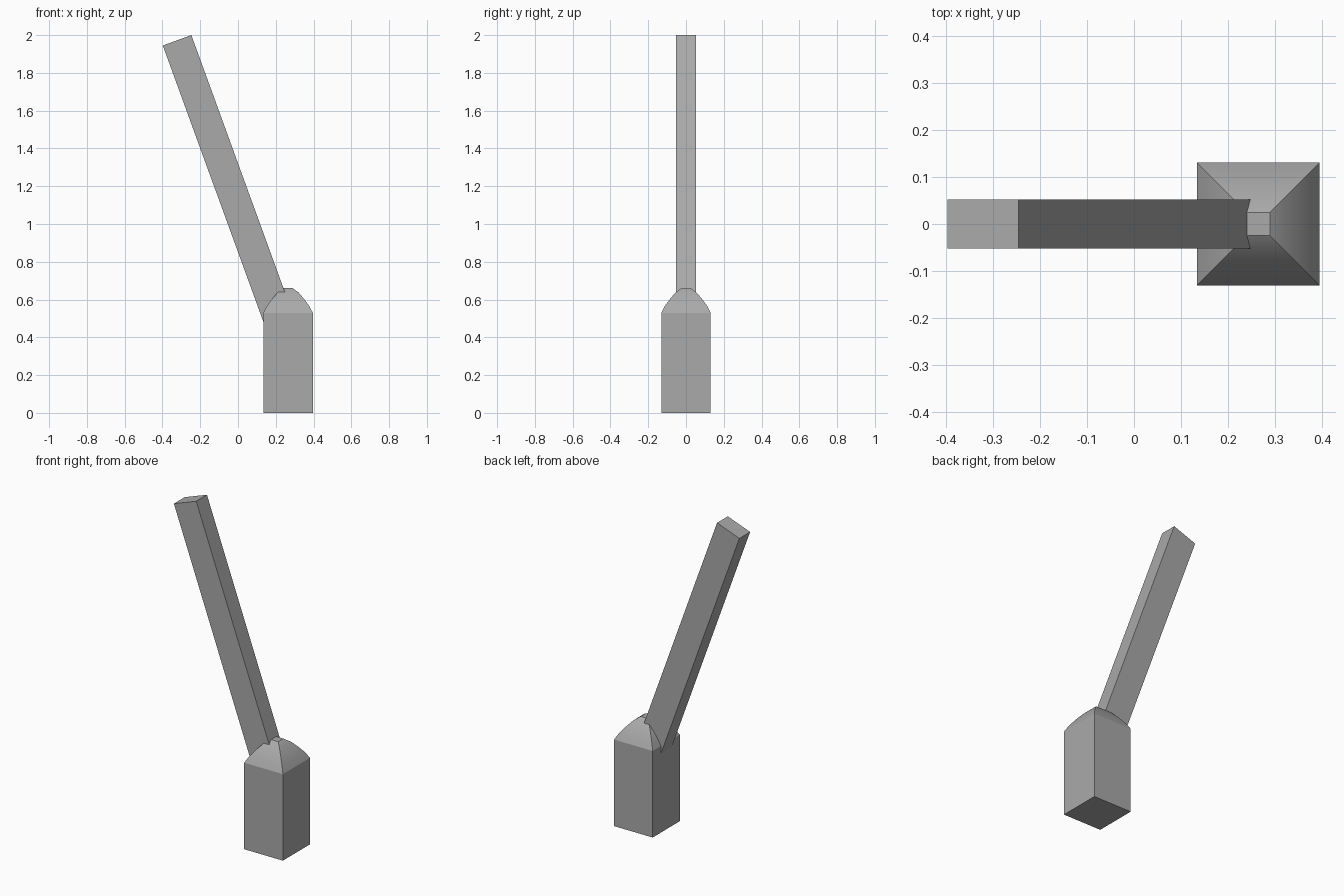
import bpy, bmesh, math
from mathutils import Matrix, Vector

cube = bpy.data.objects.get("Cube")
if cube:
    bpy.data.objects.remove(cube, do_unlink=True)

grey = bpy.data.materials.new("plain grey")
grey.use_nodes = True
colour = (0.4, 0.4, 0.4, 1)
grey.diffuse_color = colour
grey.node_tree.nodes["Principled BSDF"].inputs["Base Color"].default_value = colour


def make_object(name, bm):
    bmesh.ops.recalc_face_normals(bm, faces=bm.faces)
    mesh = bpy.data.meshes.new(name)
    bm.to_mesh(mesh)
    bm.free()
    mesh.materials.append(grey)
    obj = bpy.data.objects.new(name, mesh)
    bpy.context.collection.objects.link(obj)
    return obj


# Square post with a curved, four-sided cap: stacked square rings
profile = [(0.131, 0), (0.131, 0.53), (0.112, 0.566), (0.085, 0.603),
           (0.055, 0.638), (0.025, 0.66)]
bm = bmesh.new()
rings = []
for half, z in profile:
    rings.append([bm.verts.new((half * sx, half * sy, z))
                  for sx, sy in ((-1, -1), (1, -1), (1, 1), (-1, 1))])
for low, high in zip(rings, rings[1:]):
    for i in range(4):
        j = (i + 1) % 4
        bm.faces.new((low[i], low[j], high[j], high[i]))
bm.faces.new(rings[0])
bm.faces.new(rings[-1])
post = make_object("capped_post", bm)
post.location.x = 0.265
bpy.ops.object.select_all(action='DESELECT')
post.select_set(True)
bpy.context.view_layer.objects.active = post
bpy.ops.object.shade_smooth_by_angle(angle=math.radians(20))

# Leaning bar, rooted inside the post
length = 1.6
tilt = Matrix.Rotation(math.radians(-20), 4, 'Y')
top_centre = Vector((-0.3225, 0, 1.9725))
bm = bmesh.new()
bmesh.ops.create_cube(bm, size=1)
bmesh.ops.scale(bm, vec=(0.161, 0.104, length), verts=bm.verts)
bmesh.ops.translate(bm, vec=(0, 0, -length / 2), verts=bm.verts)
bmesh.ops.transform(bm, matrix=Matrix.Translation(top_centre) @ tilt, verts=bm.verts)
make_object("leaning_bar", bm)
